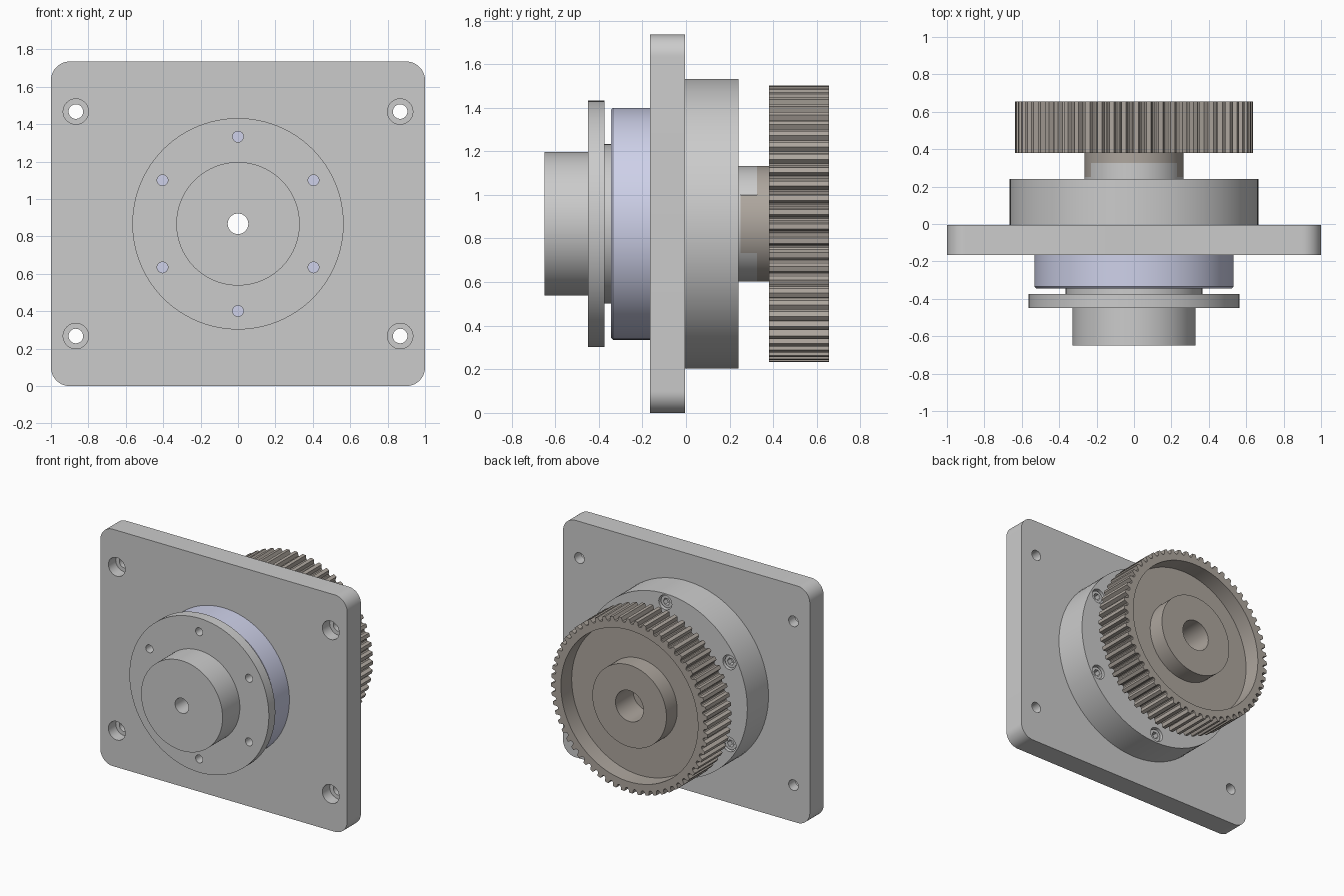
import bpy, bmesh, math

if "Cube" in bpy.data.objects:
    bpy.data.objects.remove(bpy.data.objects["Cube"])

CZ = 0.8675          # height of the rotation axis (runs along y)
BORE = 0.055


def material(name, rgb):
    m = bpy.data.materials.new(name)
    m.diffuse_color = (*rgb, 1)
    m.use_nodes = True
    m.node_tree.nodes["Principled BSDF"].inputs["Base Color"].default_value = m.diffuse_color
    return m


BROWN = material("bronze_brown", (0.42, 0.38, 0.34))
BLUE = material("pale_blue", (0.62, 0.64, 0.82))


def finish(name, bm, mat=None):
    bmesh.ops.recalc_face_normals(bm, faces=bm.faces[:])
    me = bpy.data.meshes.new(name)
    bm.to_mesh(me)
    bm.free()
    ob = bpy.data.objects.new(name, me)
    bpy.context.collection.objects.link(ob)
    if mat:
        me.materials.append(mat)
    return ob


def lathe(bm, profile, n=96, cx=0.0, cz=CZ):
    """Revolve a closed (radius, y[, shape]) profile around a y-axis line."""
    rows = []
    for r, y, *shape in profile:
        row = []
        for i in range(n):
            a = 2 * math.pi * i / n
            q = shape[0](r, a) if shape else r
            row.append(bm.verts.new((cx + q * math.cos(a), y, cz + q * math.sin(a))))
        rows.append(row)
    for k in range(len(rows)):
        j = (k + 1) % len(rows)
        if profile[k][0] == 0 and profile[j][0] == 0:
            continue
        for i in range(n):
            i2 = (i + 1) % n
            bm.faces.new((rows[k][i], rows[k][i2], rows[j][i2], rows[j][i]))
    axis = [v for k, p in enumerate(profile) if p[0] == 0 for v in rows[k]]
    if axis:
        bmesh.ops.remove_doubles(bm, verts=axis, dist=1e-6)


def turned(name, profile, mat=None, n=96):
    bm = bmesh.new()
    lathe(bm, profile, n)
    return finish(name, bm, mat)


def drill(ob, spots, profile, n=32):
    """Cut the same revolved hole at every (x, z) spot."""
    bm = bmesh.new()
    for x, z in spots:
        lathe(bm, profile, n, x, z)
    cutter = finish("cutter", bm)
    mod = ob.modifiers.new("holes", 'BOOLEAN')
    mod.operation, mod.solver, mod.object = 'DIFFERENCE', 'EXACT', cutter
    bpy.context.view_layer.objects.active = ob
    bpy.ops.object.modifier_apply(modifier=mod.name)
    bpy.data.objects.remove(cutter)


def slab(name, profile, cuts, mat=None):
    """Revolved solid trimmed by horizontal planes (z offset, kept side)."""
    bm = bmesh.new()
    lathe(bm, profile)
    for off, side in cuts:
        bmesh.ops.bisect_plane(bm, geom=bm.verts[:] + bm.edges[:] + bm.faces[:],
                               plane_co=(0, 0, CZ + off), plane_no=(0, 0, -side),
                               clear_outer=True)
        bmesh.ops.holes_fill(bm, edges=[e for e in bm.edges if e.is_boundary])
    return finish(name, bm, mat)


def rod(r, y0, y1):
    return [(0, y0), (r, y0), (r, y1), (0, y1)]


def ring(r0, r1, y0, y1):
    return [(r0, y0), (r1, y0), (r1, y1), (r0, y1)]


def bolt_circle(r):
    return [(r * math.cos(math.radians(30 + 60 * k)),
             CZ + r * math.sin(math.radians(30 + 60 * k))) for k in range(6)]


# Mounting plate with rounded corners and counterbored corner holes
bm = bmesh.new()
verts = []
for k, (sx, sz) in enumerate([(1, 1), (-1, 1), (-1, -1), (1, -1)]):
    for i in range(13):
        a = math.radians(90 * k + 7.5 * i)
        verts.append(bm.verts.new((sx * 0.9 + 0.1 * math.cos(a), -0.165,
                                   CZ + sz * (CZ - 0.1) + 0.1 * math.sin(a))))
face = bm.faces.new(verts)
ext = bmesh.ops.extrude_face_region(bm, geom=[face])
bmesh.ops.translate(bm, vec=(0, 0.16, 0),
                    verts=[v for v in ext["geom"] if isinstance(v, bmesh.types.BMVert)])
plate = finish("mounting_plate", bm)
drill(plate, [(sx * 0.867, CZ + sz * 0.6) for sx in (-1, 1) for sz in (-1, 1)],
      [(0, -0.3), (0.068, -0.3), (0.068, -0.08), (0.039, -0.08), (0.039, 0.1), (0, 0.1)])
drill(plate, [(0, CZ)], rod(0.3, -0.3, 0.1), 96)

# Front output hub: boss, drilled flange and spacer collar
hub = turned("output_hub", [(BORE, -0.65), (0.33, -0.65), (0.33, -0.45), (0.565, -0.45),
                            (0.565, -0.375), (0.365, -0.375), (0.365, -0.34), (BORE, -0.34)])
drill(hub, bolt_circle(0.466), rod(0.029, -0.6, -0.36))

# Blue bearing ring between flange and plate
turned("bearing_ring", [(BORE, -0.345), (0.522, -0.345), (0.532, -0.335),
                        (0.532, -0.165), (BORE, -0.165)], BLUE)

# Rear housing with recessed socket screws
housing = turned("rear_housing", ring(BORE, 0.665, -0.005, 0.24))
drill(housing, bolt_circle(0.6), rod(0.053, 0.14, 0.3))


def hexagon(r, a):
    return r * math.cos(math.pi / 6) / math.cos(a % (math.pi / 3) - math.pi / 6)


bm = bmesh.new()
for x, z in bolt_circle(0.6):
    lathe(bm, [(0, 0.141), (0.045, 0.141), (0.045, 0.225), (0.027, 0.225, hexagon),
               (0.027, 0.185, hexagon), (0, 0.185)], 24, x, z)
finish("housing_screws", bm)

# Inner shaft sleeve through the plate
turned("shaft_sleeve", ring(BORE, 0.29, -0.164, -0.006))

# Rear coupling: thin disc with two grey jaws around a brown tongue
turned("coupling_disc", ring(BORE, 0.265, 0.24, 0.25))
for label, s in (("upper", 1), ("lower", -1)):
    slab("coupling_jaw_" + label, rod(0.265, 0.25, 0.325), [(s * 0.1335, s)])
slab("pulley_tongue", ring(BORE, 0.265, 0.251, 0.326),
     [(0.133, -1), (-0.133, 1)], BROWN)

# Toothed belt pulley with recessed back face, boss and counterbore
TEETH = 60


def tooth(r, a):
    t = (a * TEETH / (2 * math.pi) + 1e-6) % 1
    u = (t - 0.3125) / 0.3125
    return r - (0.033 * math.sqrt(max(0, 1 - u * u)) if u < 1 else 0)


turned("belt_pulley", [(BORE, 0.326), (0.265, 0.326), (0.265, 0.38), (0.635, 0.38, tooth),
                       (0.635, 0.655, tooth), (0.555, 0.655), (0.555, 0.53), (0.3, 0.53),
                       (0.3, 0.655), (0.113, 0.655), (0.113, 0.45), (BORE, 0.45)],
       BROWN, TEETH * 8)

# Smooth round walls, keep hard edges
bpy.ops.object.select_all(action='SELECT')
bpy.ops.object.shade_smooth_by_angle(angle=math.radians(25))
